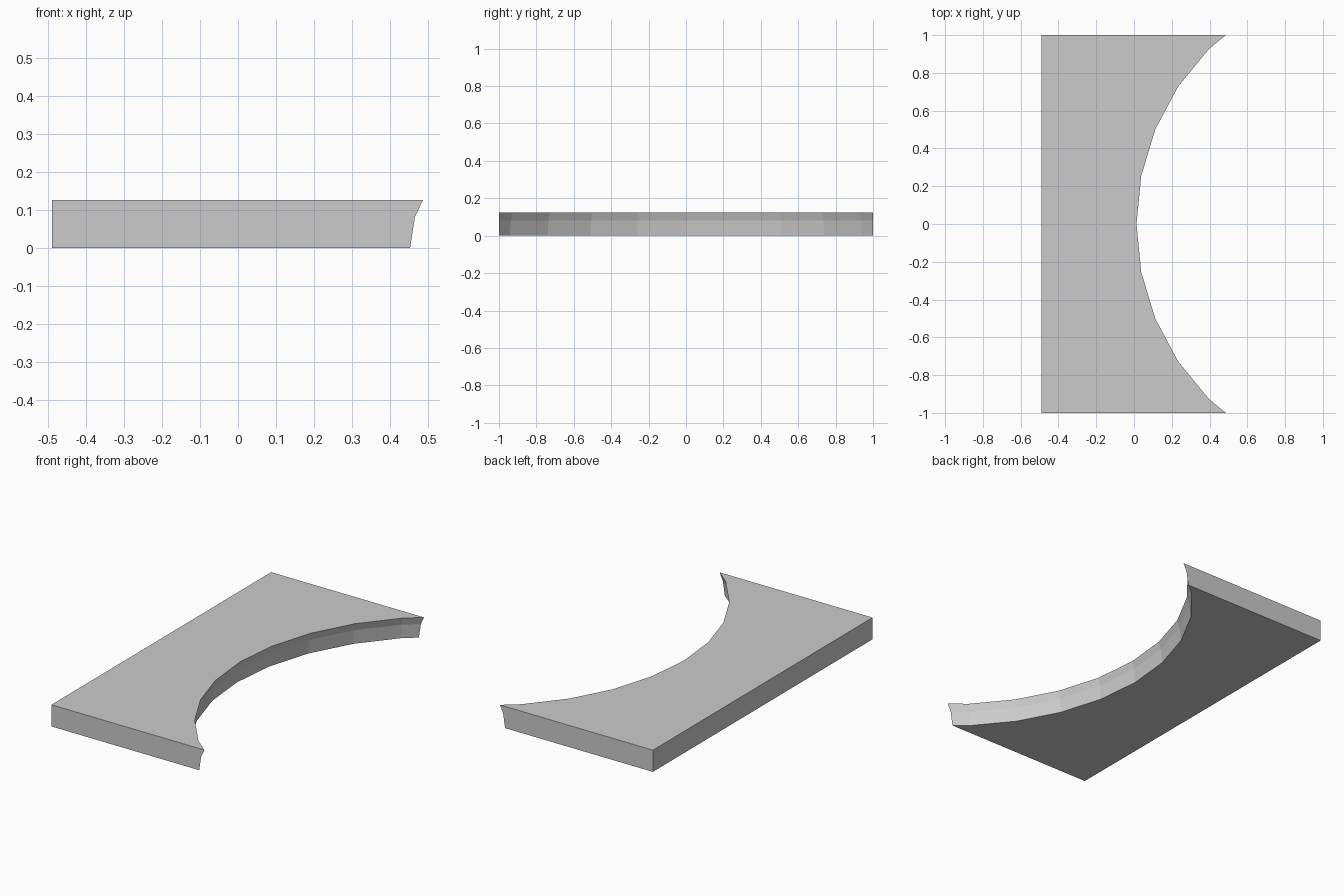
import bpy

if "Cube" in bpy.data.objects:
    bpy.data.objects.remove(bpy.data.objects["Cube"])

# slab, long enough on +x to be trimmed by the round cut
x0, x1, height = -0.489, 0.80, 0.125
bpy.ops.mesh.primitive_cube_add(size=1, location=((x0 + x1) / 2, 0, height / 2))
slab = bpy.context.object
slab.name = "curved_slab"
slab.scale = (x1 - x0, 2, height)
bpy.ops.object.transform_apply(location=True, rotation=True, scale=True)

# faceted sphere that carves the concave side
bpy.ops.mesh.primitive_uv_sphere_add(segments=32, ring_count=16, radius=1.35,
                                     location=(1.324, 0, -0.182))
cutter = bpy.context.object
cutter.name = "sphere_cutter"
cutter.hide_render = True

# carve, then drop the cutter
cut = slab.modifiers.new("round_cut", 'BOOLEAN')
cut.operation = 'DIFFERENCE'
cut.solver = 'EXACT'
cut.object = cutter
bpy.ops.object.select_all(action='DESELECT')
slab.select_set(True)
bpy.context.view_layer.objects.active = slab
bpy.ops.object.modifier_apply(modifier=cut.name)
bpy.data.objects.remove(cutter, do_unlink=True)
